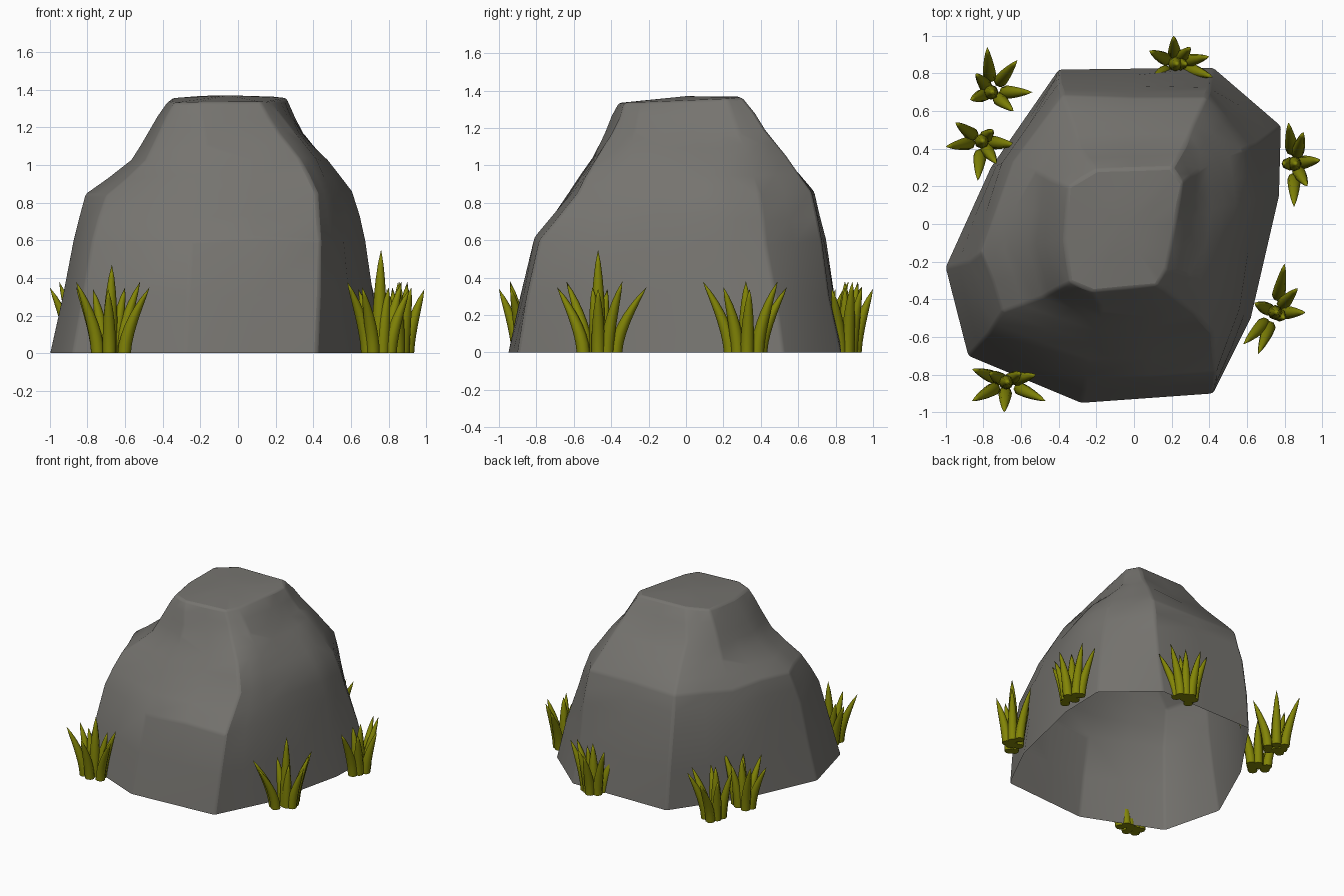
import bpy, bmesh, math
from mathutils import Vector, noise

if "Cube" in bpy.data.objects:
    bpy.data.objects.remove(bpy.data.objects["Cube"])


def material(name, rgb):
    m = bpy.data.materials.new(name)
    m.diffuse_color = (*rgb, 1)
    m.use_nodes = True
    m.node_tree.nodes["Principled BSDF"].inputs["Base Color"].default_value = m.diffuse_color
    return m


STONE = material("warm grey stone", (0.18, 0.174, 0.16))
GRASS = material("olive grass", (0.225, 0.235, 0.002))


def finish(bm, name, mat, angle):
    bmesh.ops.recalc_face_normals(bm, faces=bm.faces)
    mesh = bpy.data.meshes.new(name)
    bm.to_mesh(mesh)
    bm.free()
    obj = bpy.data.objects.new(name, mesh)
    bpy.context.collection.objects.link(obj)
    mesh.materials.append(mat)
    bpy.ops.object.select_all(action='DESELECT')
    obj.select_set(True)
    bpy.context.view_layer.objects.active = obj
    bpy.ops.object.shade_smooth_by_angle(angle=math.radians(angle))
    return obj


def bridge(bm, a, b):
    n = len(a)
    for i in range(n):
        j = (i + 1) % n
        bm.faces.new((a[i], a[j], b[j], b[i]))


# Boulder: stacked ten-sided outlines, open underneath
RINGS = [
    (0.0, [(-1.0, -.23), (-.88, -.70), (-.28, -.95), (.42, -.90), (.62, -.50),
           (.77, .15), (.78, .52), (.42, .83), (-.40, .82), (-.76, .30)]),
    (0.60, [(-.88, -.20), (-.77, -.58), (-.25, -.82), (.44, -.79), (.56, -.45),
            (.67, .15), (.66, .43), (.40, .72), (-.40, .75), (-.70, .32)]),
    (0.85, [(-.81, -.15), (-.69, -.46), (-.22, -.62), (.42, -.58), (.50, -.38),
            (.59, .10), (.57, .39), (.38, .67), (-.38, .69), (-.64, .33)]),
    (1.03, [(-.57, -.12), (-.49, -.39), (-.17, -.50), (.32, -.47), (.42, -.30),
            (.48, .10), (.44, .33), (.32, .54), (-.33, .54), (-.52, .28)]),
    (1.17, [(-.48, -.10), (-.42, -.35), (-.18, -.43), (.22, -.40), (.30, -.28),
            (.35, .05), (.34, .28), (.27, .42), (-.30, .42), (-.45, .24)]),
    (1.36, [(-.37, -.08), (-.34, -.31), (-.22, -.36), (.12, -.33), (.17, -.24),
            (.22, .00), (.26, .22), (.20, .30), (-.20, .29), (-.35, .20)]),
]
bm = bmesh.new()
prev = None
for z, pts in RINGS:
    top = z > 1.3
    ring = [bm.verts.new((x, y, z + (0.05 * y - 0.05 * abs(x + .05) if top else 0)))
            for x, y in pts]
    if prev:
        bridge(bm, prev, ring)
    prev = ring
# Slightly domed crown
crown = bm.verts.new((-0.05, 0.0, 1.37))
for i in range(10):
    bm.faces.new((prev[i], prev[(i + 1) % 10], crown))

# Uneven stone surface: subdivide and push gently in and out
bmesh.ops.subdivide_edges(bm, edges=bm.edges[:], cuts=1, use_grid_fill=True)
for v in bm.verts:
    if 0.01 < v.co.z < 1.3:
        d = Vector((v.co.x, v.co.y, 0)).normalized()
        v.co += d * 0.022 * noise.noise(v.co * 3.1)
        v.co.z += 0.03 * noise.noise(v.co * 2.3 + Vector((5, 2, 1)))
boulder = finish(bm, "boulder", STONE, 50)
bevel = boulder.modifiers.new("worn edges", 'BEVEL')
bevel.width = 0.015
bevel.segments = 2
bevel.limit_method = 'ANGLE'
bevel.angle_limit = math.radians(22)


# Grass blade: tapered tube, fullest below the middle, bending outwards
def blade(bm, base, tip, radius=0.037, sides=8, steps=7):
    prev = None
    for s in range(steps):
        t = s / steps
        c = base.lerp(tip, t ** 1.6)
        c.z = tip.z * t
        r = radius * (0.95 + 0.9 * t) * (1 - t) ** 0.8
        ring = [bm.verts.new((c.x + r * math.cos(math.tau * k / sides),
                              c.y + r * math.sin(math.tau * k / sides), c.z))
                for k in range(sides)]
        if prev:
            bridge(bm, prev, ring)
        else:
            bm.faces.new(ring[::-1])
        prev = ring
    end = bm.verts.new(tip)
    for k in range(sides):
        bm.faces.new((prev[k], prev[(k + 1) % sides], end))


# Tufts: name, centre, tallest blade, plan positions of the outer tips
TUFTS = [
    ("front_left", (-.68, -.84), .47, [(-.86, -.77), (-.86, -.94), (-.69, -1.0),
                                       (-.47, -.94), (-.52, -.80), (-.77, -.79),
                                       (-.60, -.79)]),
    ("front_right", (.75, -.47), .55, [(.80, -.21), (.87, -.34), (.91, -.47),
                                       (.66, -.69), (.58, -.64), (.64, -.42),
                                       (.80, -.50)]),
    ("right", (.85, .32), .38, [(.82, .54), (.90, .49), (.99, .34),
                                (.92, .20), (.85, .09), (.79, .32)]),
    ("back", (.22, .85), .38, [(.07, .74), (.08, .92), (.21, 1.0),
                               (.30, .94), (.40, .89), (.42, .78), (.28, .85)]),
    ("back_left_inner", (-.81, .44), .38, [(-1.0, .41), (-.95, .54), (-.83, .23),
                                           (-.73, .32), (-.63, .42), (-.75, .50)]),
    ("back_left_outer", (-.76, .70), .40, [(-.78, .94), (-.62, .87), (-.54, .70),
                                           (-.64, .60), (-.87, .66), (-.84, .80)]),
]
for name, (cx, cy), peak, tips in TUFTS:
    bm = bmesh.new()
    centre = Vector((cx, cy, 0))
    blade(bm, centre, Vector((cx + 0.01, cy, peak)), 0.042)
    for i, (x, y) in enumerate(tips):
        tip = Vector((x, y, 0))
        base = centre.lerp(tip, 0.36)
        tip.z = (0.35, 0.38, 0.34)[i % 3]
        blade(bm, base, tip)
    finish(bm, "grass_tuft_" + name, GRASS, 65)
